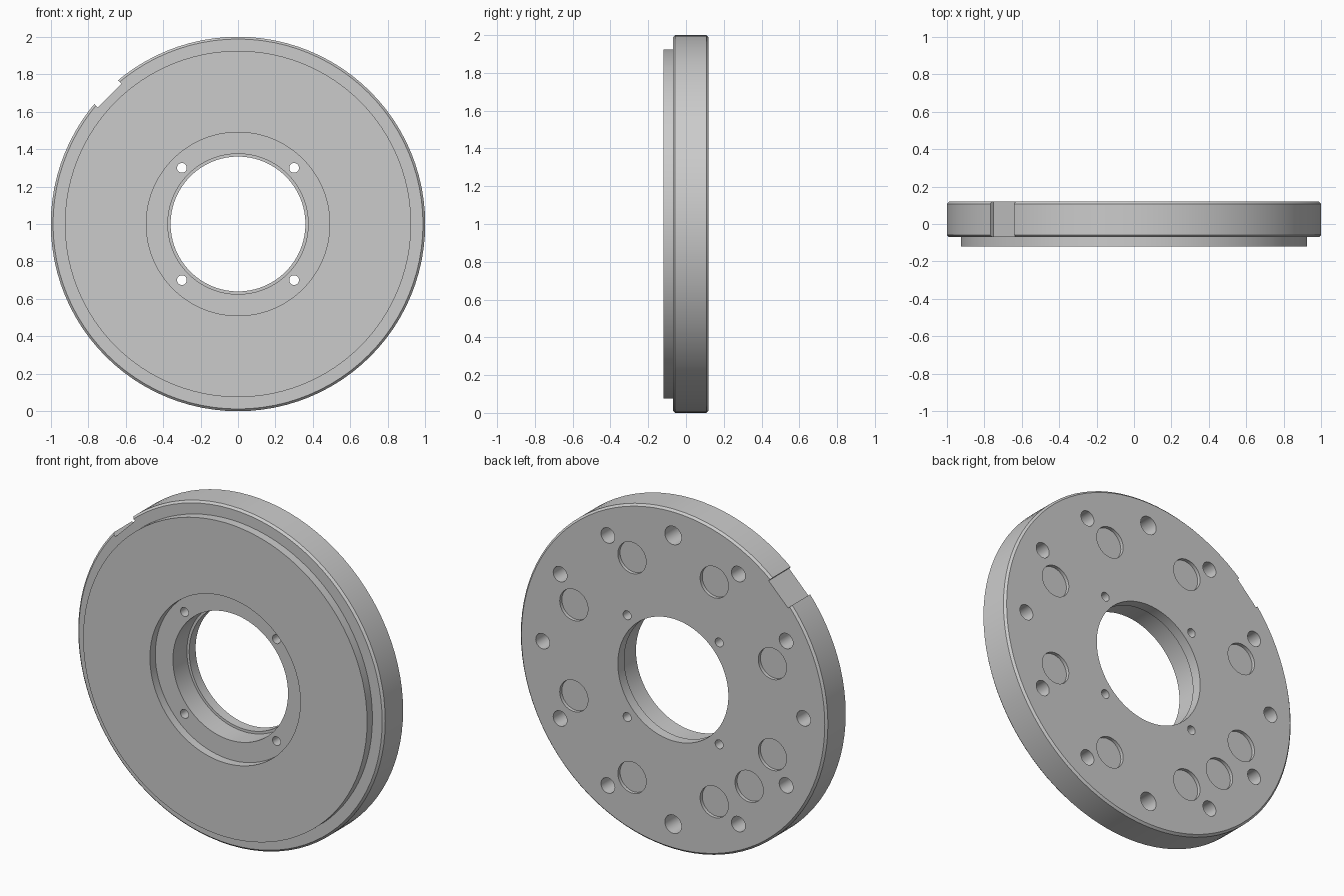
import bpy, bmesh
from math import radians, sin, cos, pi
from mathutils import Matrix, Vector

if "Cube" in bpy.data.objects:
    bpy.data.objects.remove(bpy.data.objects["Cube"])

BACK, STEP, FRONT = 0.12, -0.07, -0.12
CENTRE = Vector((0, 0, 1))

grey = bpy.data.materials.new("machined grey")
grey.use_nodes = True
grey.diffuse_color = (0.6, 0.6, 0.6, 1)
grey.node_tree.nodes["Principled BSDF"].inputs["Base Color"].default_value = (0.6, 0.6, 0.6, 1)


def add_object(name, bm):
    bmesh.ops.recalc_face_normals(bm, faces=bm.faces)
    mesh = bpy.data.meshes.new(name)
    bm.to_mesh(mesh)
    bm.free()
    mesh.materials.append(grey)
    obj = bpy.data.objects.new(name, mesh)
    bpy.context.collection.objects.link(obj)
    return obj


def lathe(name, profile, steps=96):
    """Turn a closed (radius, y) profile around the y axis."""
    bm = bmesh.new()
    verts = [bm.verts.new((r, y, 1)) for r, y in profile]
    edges = [bm.edges.new((verts[i - 1], verts[i])) for i in range(len(verts))]
    bmesh.ops.spin(bm, geom=verts + edges, cent=CENTRE, axis=(0, 1, 0),
                   angle=2 * pi, steps=steps, use_merge=True)
    bmesh.ops.remove_doubles(bm, verts=bm.verts, dist=1e-5)
    return add_object(name, bm)


def drill(bm, angle, distance, radius, y0, y1, sides=32):
    """Add a cylinder along y at a polar position on the disc."""
    a = radians(angle)
    pos = CENTRE + Vector((distance * cos(a), (y0 + y1) / 2, distance * sin(a)))
    bmesh.ops.create_cone(bm, cap_ends=True, segments=sides, radius1=radius,
                          radius2=radius, depth=y1 - y0,
                          matrix=Matrix.Translation(pos) @ Matrix.Rotation(pi / 2, 4, 'X'))


# Flange body: raised front face, chamfered rim, stepped bore
c = 0.012
flange = lathe("flange_disc", [
    (0.49, FRONT), (0.925, FRONT), (0.925, STEP),
    (1 - c, STEP), (1, STEP + c), (1, BACK - c), (1 - c, BACK),
    (0.36, BACK), (0.36, 0.06), (0.375, 0.06), (0.375, STEP), (0.49, STEP)])

cut = bmesh.new()
# Four small through holes around the bore
for k in range(4):
    drill(cut, 45 + 90 * k, 0.424, 0.026, -0.2, 0.2)
# Twelve blind bolt holes in the back, the top and bottom ones wider
for k in range(12):
    drill(cut, 30 * k, 0.85, 0.054 if k in (3, 9) else 0.045, BACK - 0.15, 0.2)
# Shallow round recesses in the back, with one extra at the lower right
for angle in [22.5 + 45 * k for k in range(8)] + [225]:
    drill(cut, angle, 0.70, 0.092, BACK - 0.02, 0.2, 48)
# Flat notch across the rim
a = radians(135)
notch = (Matrix.Translation(CENTRE + Vector((1.07 * cos(a), 0, 1.07 * sin(a))))
         @ Matrix.Rotation(-a, 4, 'Y') @ Matrix.Diagonal((0.2, 0.6, 0.18, 1)))
bmesh.ops.create_cube(cut, size=1, matrix=notch)
cutter = add_object("hole_cutter", cut)
cutter.hide_render = True

# Cut the holes and finish the shading
mod = flange.modifiers.new("holes", 'BOOLEAN')
mod.operation, mod.solver, mod.object = 'DIFFERENCE', 'EXACT', cutter
bpy.ops.object.select_all(action='DESELECT')
flange.select_set(True)
bpy.context.view_layer.objects.active = flange
bpy.ops.object.modifier_apply(modifier=mod.name)
bpy.data.objects.remove(cutter)
bpy.ops.object.shade_smooth_by_angle(angle=radians(25))
